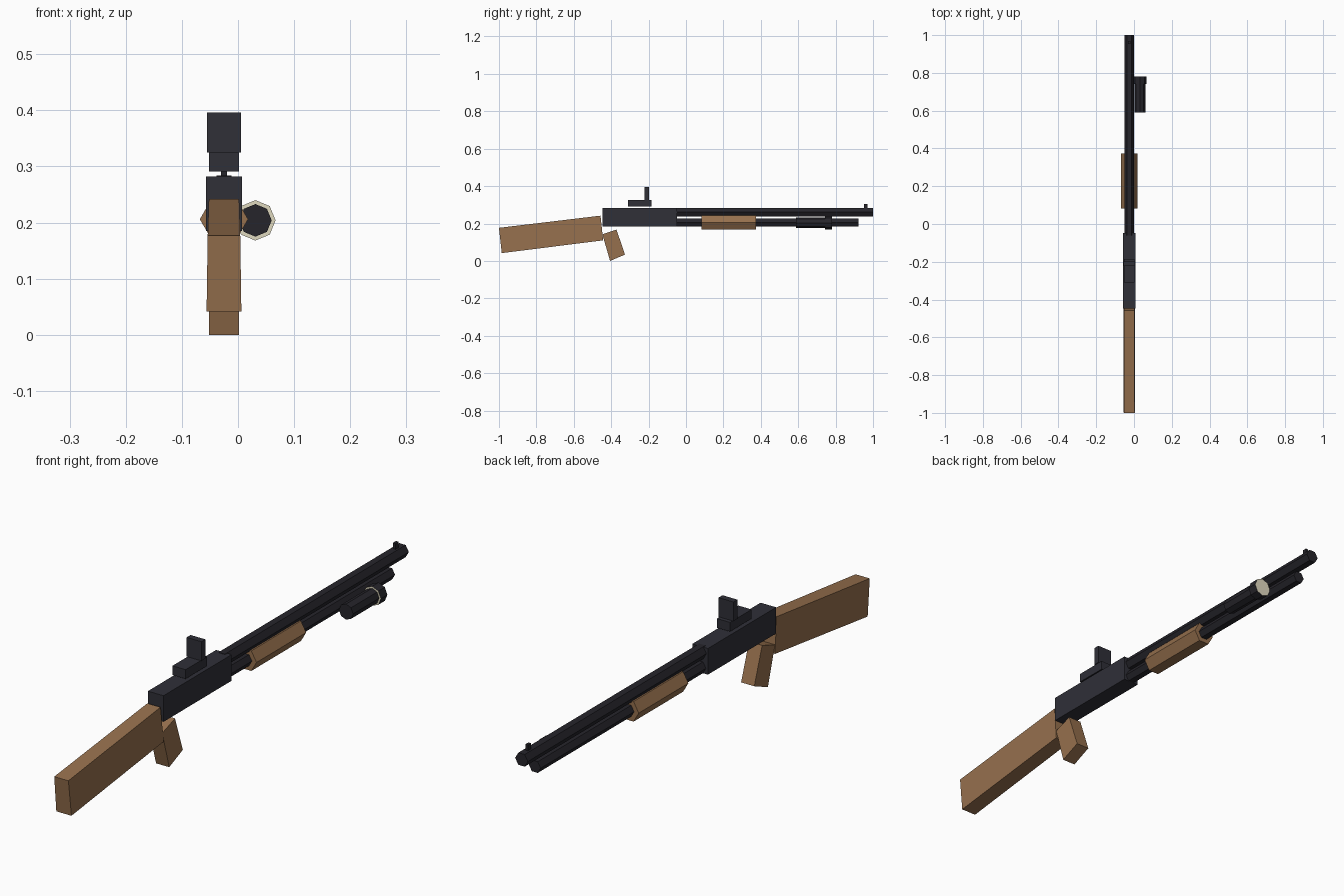
import bpy, bmesh, math
from mathutils import Matrix

if "Cube" in bpy.data.objects:
    bpy.data.objects.remove(bpy.data.objects["Cube"])

CX = -0.025  # centre plane of the gun


def material(name, rgb):
    m = bpy.data.materials.new(name)
    m.diffuse_color = (*rgb, 1)
    m.use_nodes = True
    m.node_tree.nodes["Principled BSDF"].inputs["Base Color"].default_value = m.diffuse_color
    return m


STEEL = material("receiver steel", (0.029, 0.029, 0.039))
BLACK = material("barrel black", (0.019, 0.018, 0.024))
WOOD = material("wood", (0.305, 0.162, 0.075))
CREAM = material("lens cream", (0.74, 0.69, 0.52))


def finish(name, bm, *mats):
    bmesh.ops.recalc_face_normals(bm, faces=bm.faces)
    mesh = bpy.data.meshes.new(name)
    bm.to_mesh(mesh)
    bm.free()
    for m in mats:
        mesh.materials.append(m)
    ob = bpy.data.objects.new(name, mesh)
    bpy.context.collection.objects.link(ob)
    return ob


def slab(name, profile, widths, mat):
    """Extrude a side profile of (y, z) points; one full width per point."""
    bm = bmesh.new()
    sides = [[bm.verts.new((CX + s * w / 2, y, z))
              for (y, z), w in zip(profile, widths)] for s in (-1, 1)]
    a, b = sides
    bm.faces.new(a)
    bm.faces.new(b)
    n = len(a)
    for i in range(n):
        j = (i + 1) % n
        bm.faces.new((a[i], a[j], b[j], b[i]))
    return finish(name, bm, mat)


def box(name, y0, y1, z0, z1, width, mat):
    return slab(name, [(y0, z0), (y1, z0), (y1, z1), (y0, z1)], [width] * 4, mat)


def tube(name, x, z, r, y0, y1, sides, *mats):
    """Cylinder along y with a corner on the x axis; second material on the caps."""
    bm = bmesh.new()
    bmesh.ops.create_cone(bm, cap_ends=True, segments=sides, radius1=r, radius2=r,
                          depth=y1 - y0)
    # put a corner exactly at +x, then lay the cylinder along y
    v = bm.verts[:][0].co
    turn = Matrix.Rotation(-math.atan2(v.y, v.x), 4, 'Z')
    lay = Matrix.Rotation(math.radians(-90), 4, 'X')
    bm.transform(Matrix.Translation((x, (y0 + y1) / 2, z)) @ lay @ turn)
    if len(mats) > 1:
        bm.normal_update()
        for f in bm.faces:
            f.material_index = int(abs(f.normal.y) > 0.9)
    return finish(name, bm, *mats)


# Receiver, stock and grip
box("receiver", -0.447, -0.047, 0.185, 0.282, 0.064, STEEL)
slab("stock", [(-1.0, 0.177), (-0.457, 0.242), (-0.443, 0.11), (-0.985, 0.042)],
     [0.058, 0.054, 0.06, 0.062], WOOD)
slab("grip", [(-0.447, 0.142), (-0.372, 0.168), (-0.326, 0.034), (-0.406, 0.0)],
     [0.054] * 4, WOOD)

# Barrel, magazine tube and pump
tube("barrel", CX, 0.261, 0.026, -0.06, 1.0, 6, BLACK)
tube("magazine_tube", CX, 0.206, 0.024, -0.06, 0.922, 6, BLACK)
tube("pump_handle", CX, 0.206, 0.043, 0.083, 0.374, 6, WOOD)

# Sights
box("rear_sight_base", -0.31, -0.184, 0.291, 0.325, 0.054, STEEL)
box("rear_sight_plate", -0.222, -0.199, 0.325, 0.396, 0.061, STEEL)
box("front_sight", 0.952, 0.97, 0.28, 0.305, 0.011, BLACK)

# Side torch
tube("torch_body", 0.031, 0.204, 0.029, 0.589, 0.75, 8, BLACK)
tube("torch_head", 0.031, 0.204, 0.036, 0.742, 0.78, 8, BLACK, CREAM)
